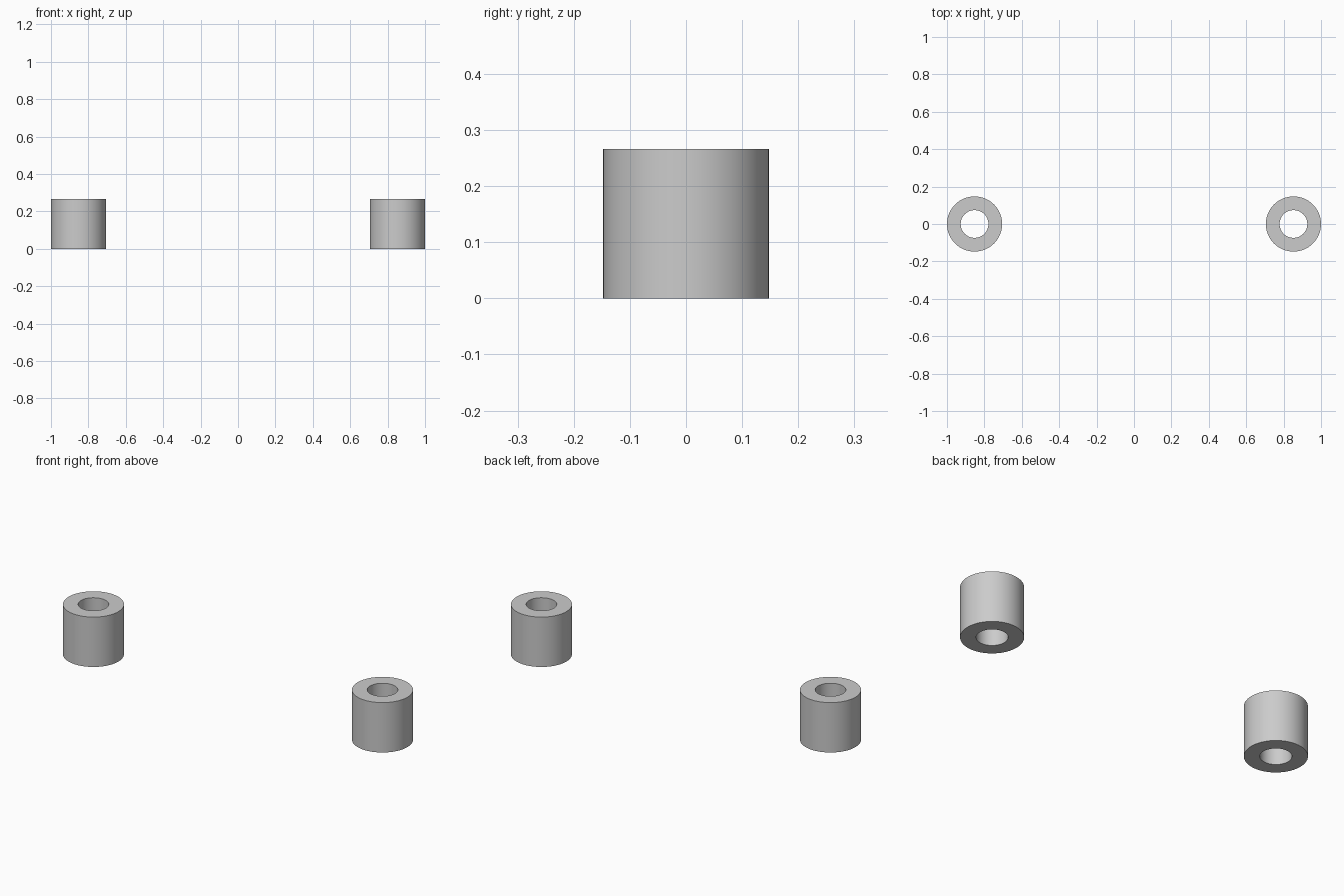
import bpy, bmesh, math

if "Cube" in bpy.data.objects:
    bpy.data.objects.remove(bpy.data.objects["Cube"])

OUTER, INNER, HEIGHT, SIDES = 0.1475, 0.074, 0.266, 64


def spacer(name, x):
    # Hollow tube: spin a rectangular wall profile around the vertical axis
    bm = bmesh.new()
    profile = [(INNER, 0), (OUTER, 0), (OUTER, HEIGHT), (INNER, HEIGHT)]
    rings = []
    for i in range(SIDES):
        a = 2 * math.pi * i / SIDES
        rings.append([bm.verts.new((r * math.cos(a), r * math.sin(a), z)) for r, z in profile])
    for i in range(SIDES):
        r0, r1 = rings[i], rings[(i + 1) % SIDES]
        for j in range(4):
            k = (j + 1) % 4
            bm.faces.new((r0[j], r1[j], r1[k], r0[k]))
    bmesh.ops.recalc_face_normals(bm, faces=bm.faces[:])
    mesh = bpy.data.meshes.new(name)
    bm.to_mesh(mesh)
    bm.free()
    obj = bpy.data.objects.new(name, mesh)
    obj.location.x = x
    bpy.context.collection.objects.link(obj)
    # Smooth walls, crisp rims
    bpy.ops.object.select_all(action='DESELECT')
    obj.select_set(True)
    bpy.context.view_layer.objects.active = obj
    bpy.ops.object.shade_smooth_by_angle(angle=math.radians(30))


# Matching pair of spacers
spacer("left_spacer", -(1 - OUTER))
spacer("right_spacer", 1 - OUTER)
